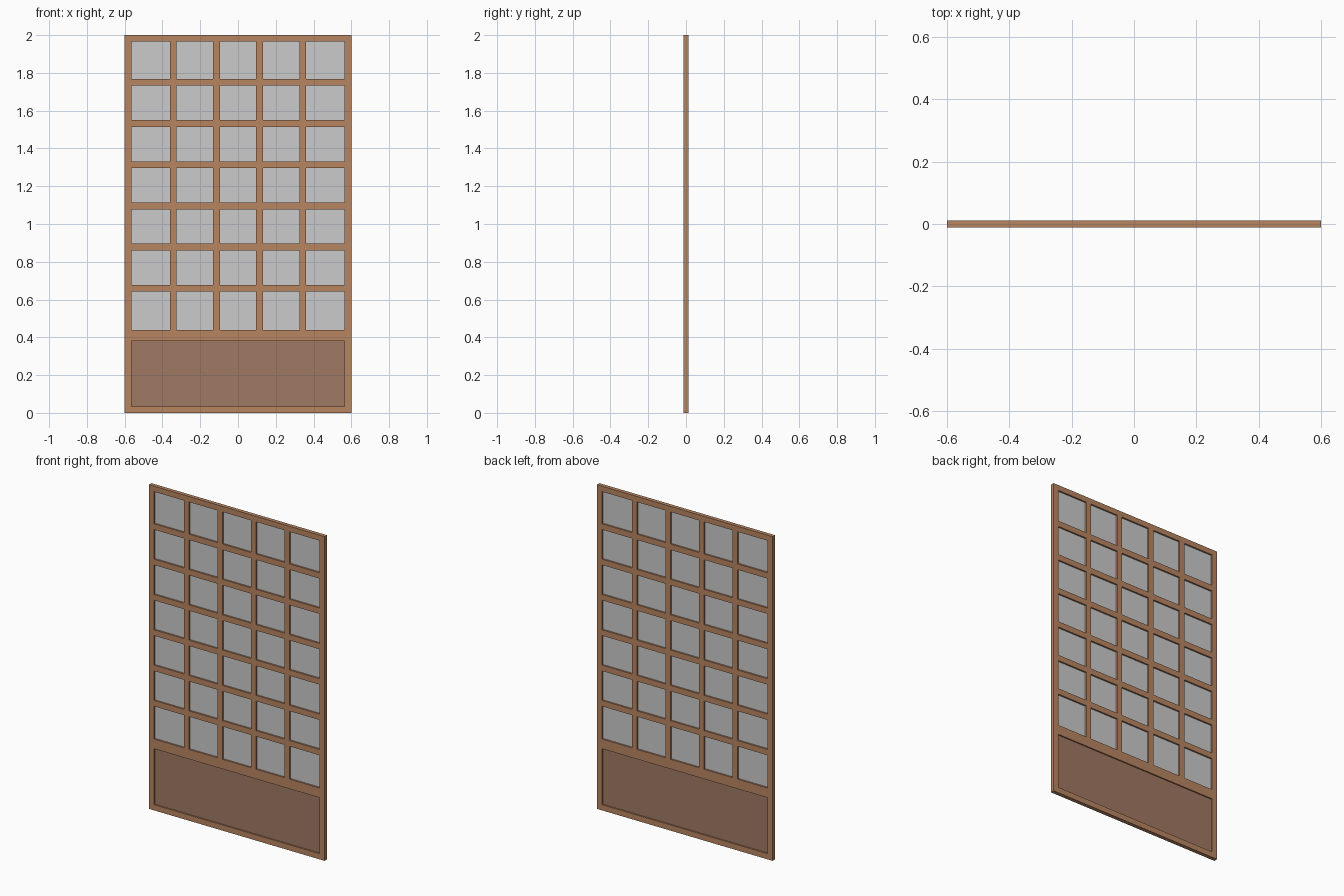
import bpy, bmesh
from mathutils import Matrix, Vector

if "Cube" in bpy.data.objects:
    bpy.data.objects.remove(bpy.data.objects["Cube"])

DEPTH = 0.024          # frame thickness
BAR = 0.036            # lattice bar width


def material(name, rgb):
    m = bpy.data.materials.new(name)
    m.diffuse_color = (*rgb, 1)
    m.use_nodes = True
    m.node_tree.nodes["Principled BSDF"].inputs["Base Color"].default_value = m.diffuse_color
    return m


def finish(bm, name, mat=None):
    bmesh.ops.recalc_face_normals(bm, faces=bm.faces)
    me = bpy.data.meshes.new(name)
    bm.to_mesh(me)
    bm.free()
    ob = bpy.data.objects.new(name, me)
    bpy.context.collection.objects.link(ob)
    if mat:
        me.materials.append(mat)
    return ob


def add_box(bm, x0, x1, z0, z1, depth):
    centre = Vector(((x0 + x1) / 2, 0, (z0 + z1) / 2))
    size = Matrix.Diagonal((x1 - x0, depth, z1 - z0, 1))
    bmesh.ops.create_cube(bm, size=1, matrix=Matrix.Translation(centre) @ size)


wood = material("wood", (0.48, 0.235, 0.12))
dark_wood = material("dark_wood", (0.35, 0.19, 0.125))

# Cut lines: even spans are wood, odd spans are openings
xs = [-0.6, -0.565]
for c in (-0.343, -0.1145, 0.1145, 0.343):
    xs += [c - BAR / 2, c + BAR / 2]
xs += [0.565, 0.6]

zs = [0, 0.035, 0.38, 0.44]
for i in range(6):
    c = 0.66 + 0.218 * i
    zs += [c - BAR / 2, c + BAR / 2]
zs += [1.966, 2.0]

# Lattice frame: one continuous solid with square openings
bm = bmesh.new()
panes = []
front = [[bm.verts.new((x, -DEPTH / 2, z)) for x in xs] for z in zs]
for j in range(len(zs) - 1):
    for i in range(len(xs) - 1):
        if j == 1 and 0 < i < len(xs) - 2:
            continue                      # opening for the lower panel
        if j > 1 and j % 2 and i % 2:
            panes.append((xs[i], xs[i + 1], zs[j], zs[j + 1]))
            continue                      # opening for a pane
        bm.faces.new((front[j][i], front[j][i + 1],
                      front[j + 1][i + 1], front[j + 1][i]))
ext = bmesh.ops.extrude_face_region(bm, geom=bm.faces[:], use_keep_orig=True)
moved = [g for g in ext["geom"] if isinstance(g, bmesh.types.BMVert)]
bmesh.ops.translate(bm, verts=moved, vec=(0, DEPTH, 0))
finish(bm, "lattice_frame", wood)

# Paper panes set in the middle of the frame depth
bm = bmesh.new()
for p in panes:
    add_box(bm, *p, 0.004)
finish(bm, "paper_panes")

# Solid kick panel at the bottom
bm = bmesh.new()
add_box(bm, xs[1], xs[-2], zs[1], zs[2], 0.008)
finish(bm, "lower_panel", dark_wood)
